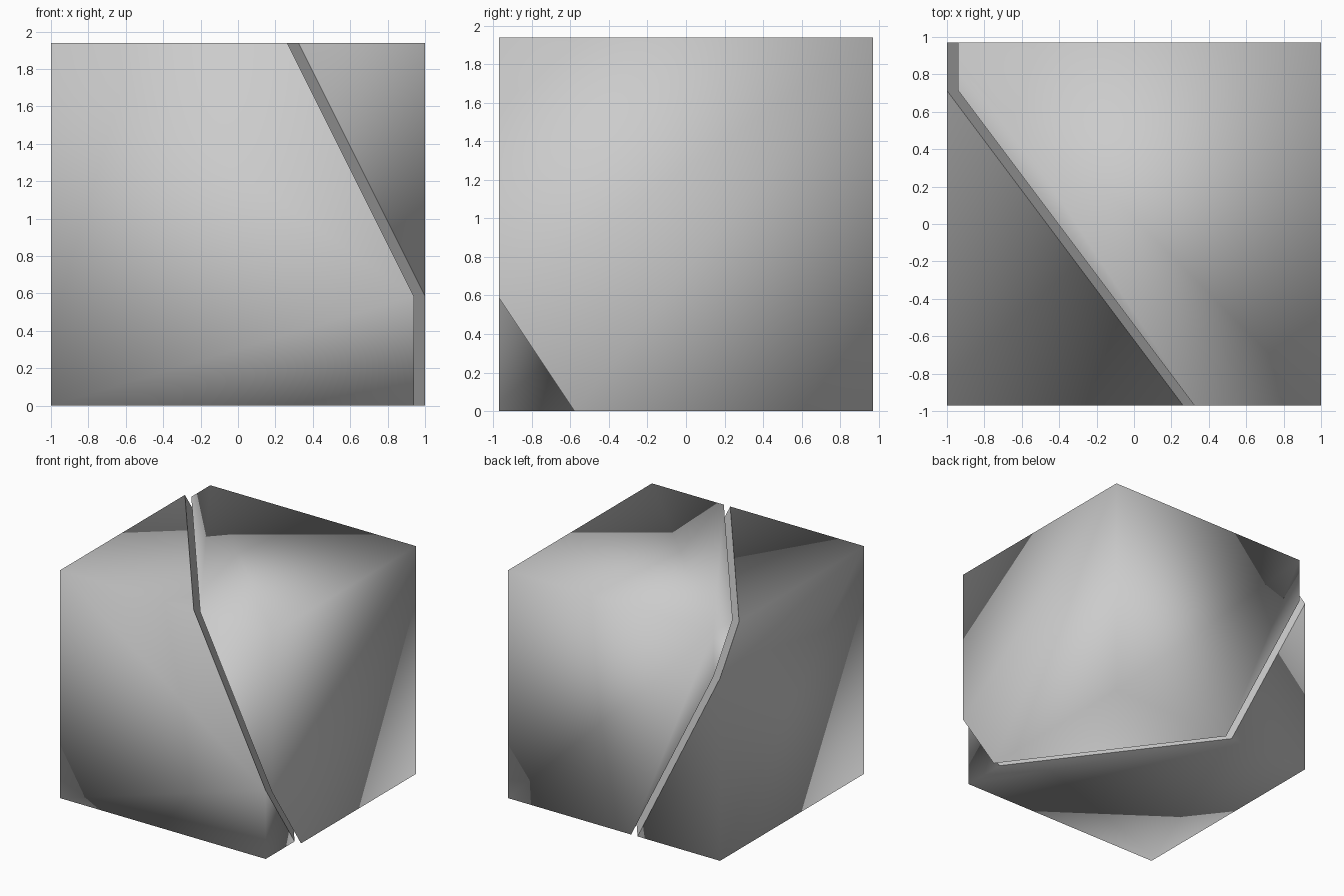
import bpy
import bmesh
from mathutils import Vector, Matrix

if "Cube" in bpy.data.objects:
    bpy.data.objects.remove(bpy.data.objects["Cube"])

SIDE = 1.94                       # edge of the uncut cube
GAP = 0.06                        # sideways distance between the halves
CUT_POINT = Vector((0.535, 0, 0))
CUT_NORMAL = Vector((4, 3, 2)).normalized()


def cube_half(name, side):
    """One half of the sliced cube; side is -1 (left) or +1 (right)."""
    bm = bmesh.new()
    bmesh.ops.create_cube(bm, size=SIDE, matrix=Matrix.Translation((0, 0, SIDE / 2)))
    cut = bmesh.ops.bisect_plane(
        bm, geom=bm.verts[:] + bm.edges[:] + bm.faces[:],
        plane_co=CUT_POINT, plane_no=CUT_NORMAL,
        clear_outer=side < 0, clear_inner=side > 0)
    # close the slanted cut and keep its rim crisp
    rim = [g for g in cut["geom_cut"] if isinstance(g, bmesh.types.BMEdge)]
    bmesh.ops.contextual_create(bm, geom=rim)
    for edge in rim:
        edge.smooth = False
    # soft shading over the outer faces
    for face in bm.faces:
        face.smooth = True
    bmesh.ops.recalc_face_normals(bm, faces=bm.faces[:])
    bmesh.ops.translate(bm, verts=bm.verts[:], vec=(side * GAP / 2, 0, 0))
    mesh = bpy.data.meshes.new(name)
    bm.to_mesh(mesh)
    bm.free()
    bpy.context.collection.objects.link(bpy.data.objects.new(name, mesh))


cube_half("left_cube_half", -1)
cube_half("right_cube_half", 1)
